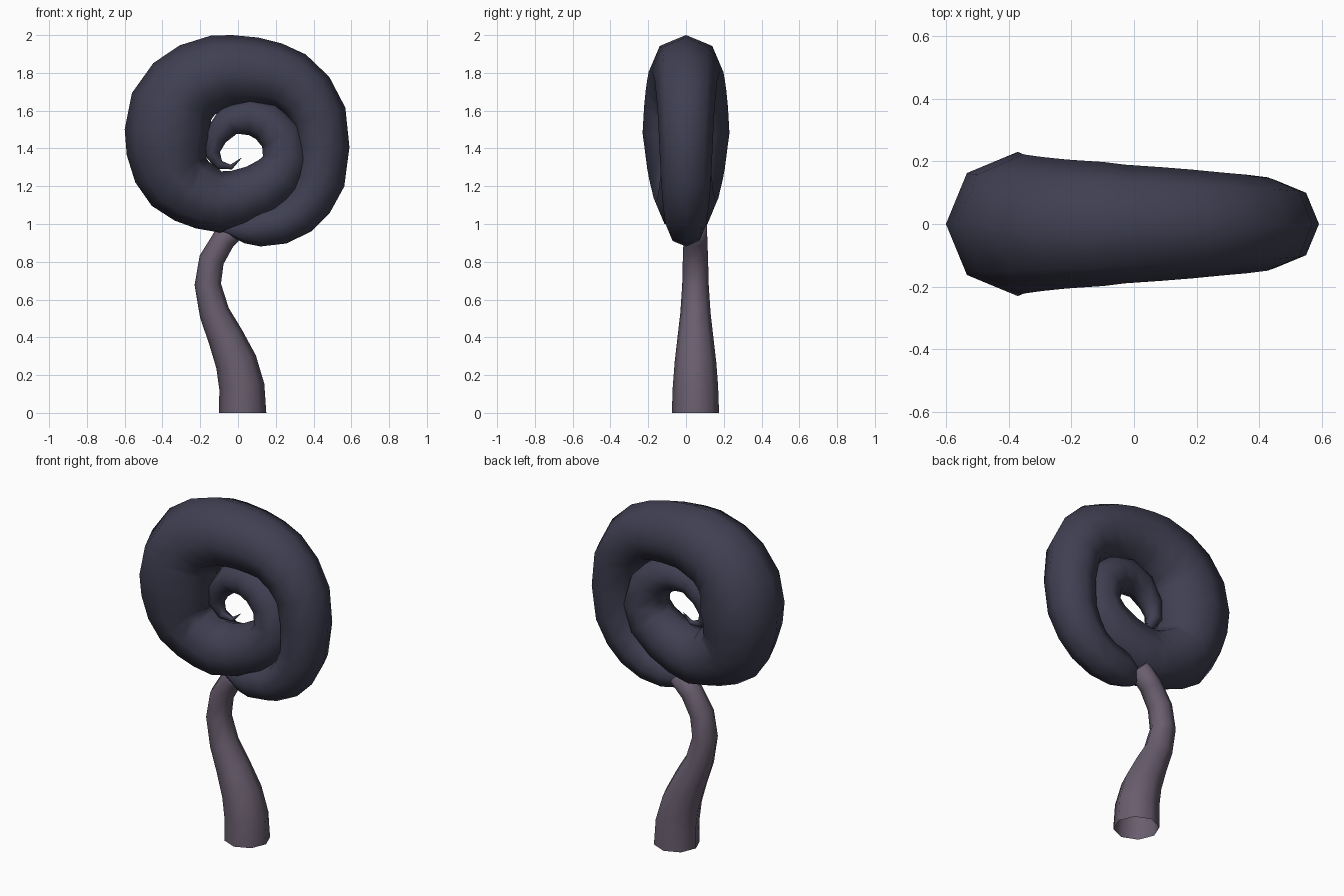
import bpy, bmesh, math
from mathutils import Vector

default_cube = bpy.data.objects.get("Cube")
if default_cube:
    bpy.data.objects.remove(default_cube, do_unlink=True)


def make_material(name, colour):
    material = bpy.data.materials.new(name)
    material.use_nodes = True
    material.diffuse_color = colour
    material.node_tree.nodes["Principled BSDF"].inputs["Base Color"].default_value = colour
    return material


def path_tangent(points, index):
    before = points[max(index - 1, 0)]
    after = points[min(index + 1, len(points) - 1)]
    return (after - before).normalized()


def interpolate(keys, position):
    for (start, low), (end, high) in zip(keys, keys[1:]):
        if position <= end:
            return low + (high - low) * (position - start) / (end - start)
    return keys[-1][1]


def sweep_tube(name, centres, radii, material, sides=8, cap_start=False, cap_end=False):
    """Sweep a round section along a path that bends in the x-z plane."""
    bm = bmesh.new()
    rings = []
    depth = Vector((0, 1, 0))
    for index, (centre, radius) in enumerate(zip(centres, radii)):
        across = depth.cross(path_tangent(centres, index)).normalized()
        ring = []
        for side in range(sides):
            angle = math.tau * side / sides
            offset = across * math.cos(angle) + depth * math.sin(angle)
            ring.append(bm.verts.new(centre + offset * radius))
        rings.append(ring)
    for first, second in zip(rings, rings[1:]):
        for side in range(sides):
            following = (side + 1) % sides
            bm.faces.new((first[side], first[following], second[following], second[side]))
    if cap_start:
        bm.faces.new(rings[0])
    if cap_end:
        bm.faces.new(rings[-1])
    bmesh.ops.recalc_face_normals(bm, faces=bm.faces)
    mesh = bpy.data.meshes.new(name)
    bm.to_mesh(mesh)
    bm.free()
    mesh.materials.append(material)
    tube = bpy.data.objects.new(name, mesh)
    bpy.context.collection.objects.link(tube)
    for polygon in mesh.polygons:
        polygon.use_smooth = True
    return tube


crown_colour = make_material("dark slate blue", (0.05, 0.05, 0.085, 1))
stem_colour = make_material("dusky mauve", (0.14, 0.11, 0.155, 1))

# Spiral crown: outer edge of the coil, from the tail inwards to the curled tip
coil_edge = [
    (-.09, .965), (0, .905), (.1, .88), (.25, .895), (.38, .955), (.48, 1.05),
    (.56, 1.19), (.59, 1.4), (.57, 1.61), (.49, 1.77), (.37, 1.89), (.25, 1.95),
    (.12, 1.985), (-.02, 2), (-.13, 2), (-.3, 1.95), (-.44, 1.86), (-.555, 1.71),
    (-.6, 1.5), (-.585, 1.34), (-.53, 1.19), (-.44, 1.08), (-.32, 1.01), (-.2, .97),
    (-.08, .955), (.06, .99), (.2, 1.06), (.33, 1.18), (.385, 1.35), (.33, 1.53),
    (.2, 1.64), (.05, 1.67), (-.1, 1.61), (-.18, 1.48), (-.18, 1.36), (-.11, 1.29),
    (-.03, 1.29), (.02, 1.35),
]
thickness_keys = [(0, .01), (1, .07), (2, .1), (18, .23), (22, .18),
                  (31, .1), (35, .025), (37, .001)]
edge = [Vector((x, 0, z)) for x, z in coil_edge]
coil_radii = [interpolate(thickness_keys, index) for index in range(len(edge))]
coil_centres = []
for index, point in enumerate(edge):
    tangent = path_tangent(edge, index)
    inward = Vector((-tangent.z, 0, tangent.x))
    coil_centres.append(point + inward * coil_radii[index])
sweep_tube("spiral_crown", coil_centres, coil_radii, crown_colour,
           cap_start=True, cap_end=True)

# Curved stem, open at the foot and tucked into the back of the coil
stem_rows = [
    (.025, 0, .125), (.02, .14, .12), (-.01, .27, .11), (-.065, .4, .095),
    (-.125, .53, .08), (-.16, .68, .07), (-.14, .81, .067), (-.075, .92, .063),
    (.01, 1, .06),
]
stem_centres = [Vector((x, .05, z)) for x, z, radius in stem_rows]
stem_radii = [radius for x, z, radius in stem_rows]
stem = sweep_tube("curved_stem", stem_centres, stem_radii, stem_colour, cap_end=True)
for vertex in stem.data.vertices[:8]:
    vertex.co.z = 0
